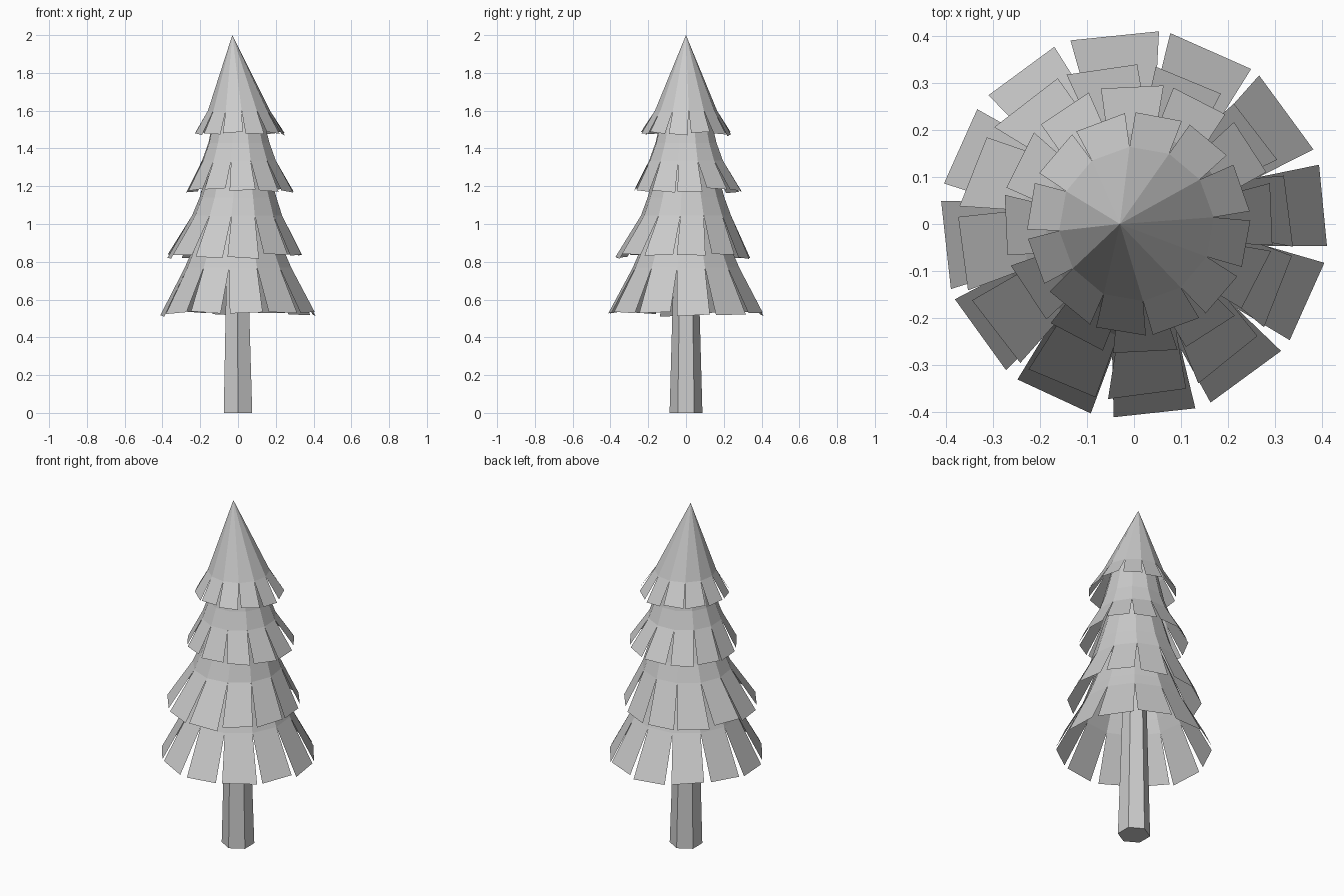
import bpy, bmesh, math, random
from mathutils import Vector

if "Cube" in bpy.data.objects:
    bpy.data.objects.remove(bpy.data.objects["Cube"])

random.seed(4)
SIDES = 12


def finish(bm, name):
    mesh = bpy.data.meshes.new(name)
    bm.to_mesh(mesh)
    bm.free()
    bpy.context.collection.objects.link(bpy.data.objects.new(name, mesh))


def polar(centre, r, degrees, z):
    a = math.radians(degrees)
    return Vector((centre[0] + r * math.cos(a), centre[1] + r * math.sin(a), z))


def foliage_tier(name, offset, rings, tip, spread=13.0):
    """Open cone of 12 strips; rings are (centre, radius, z), strips part below the last ring."""
    bm = bmesh.new()
    loops = []
    for centre, r, z in rings:
        if r == 0:
            loops.append([bm.verts.new((*centre, z))] * SIDES)
        else:
            loops.append([bm.verts.new(polar(centre, r, offset - 15 + 30 * i, z))
                          for i in range(SIDES)])
    for upper, lower in zip(loops, loops[1:]):
        for i in range(SIDES):
            j = (i + 1) % SIDES
            corners = [upper[i], lower[i], lower[j]]
            if upper[i] is not upper[j]:
                corners.append(upper[j])
            bm.faces.new(corners)
    # separate hanging flaps with narrow slits between them
    centre, r, z = tip
    notch = loops[-1]
    for i in range(SIDES):
        mid = offset + 30 * i + random.uniform(-0.8, 0.8)
        half = spread + random.uniform(-1, 0.8)
        drop = z + random.uniform(-0.01, 0.012)
        tilt = random.uniform(-0.006, 0.006)
        a = bm.verts.new(polar(centre, r, mid - half, drop - tilt))
        b = bm.verts.new(polar(centre, r, mid + half, drop + tilt))
        bm.faces.new((notch[i], a, b, notch[(i + 1) % SIDES]))
    finish(bm, name)


# hexagonal tapered trunk
bm = bmesh.new()
bottom = [bm.verts.new(polar((0, 0), 0.087, 30 + 60 * i, 0)) for i in range(6)]
top = [bm.verts.new(polar((-0.005, 0), 0.062, 30 + 60 * i, 0.9)) for i in range(6)]
bm.faces.new(bottom[::-1])
bm.faces.new(top)
for i in range(6):
    j = (i + 1) % 6
    bm.faces.new((bottom[i], bottom[j], top[j], top[i]))
finish(bm, "trunk")

# four overlapping tiers, top to bottom
foliage_tier("top_foliage", -10,
             [((-0.03, 0), 0, 2.0), ((0.005, 0), 0.165, 1.60)],
             ((0.01, 0), 0.238, 1.475))
foliage_tier("upper_foliage", 3,
             [((0, 0), 0.115, 1.64), ((0.005, 0), 0.165, 1.43), ((0.005, 0), 0.2, 1.335)],
             ((0.01, 0.01), 0.29, 1.175))
foliage_tier("lower_foliage", 8,
             [((0, 0), 0.14, 1.36), ((0, 0), 0.205, 1.14), ((-0.005, 0), 0.24, 1.045)],
             ((-0.018, -0.017), 0.358, 0.828))
foliage_tier("bottom_foliage", 5.6,
             [((0, 0), 0.17, 1.06), ((0, 0), 0.255, 0.84), ((0, 0), 0.285, 0.77)],
             ((0, 0), 0.414, 0.522))
